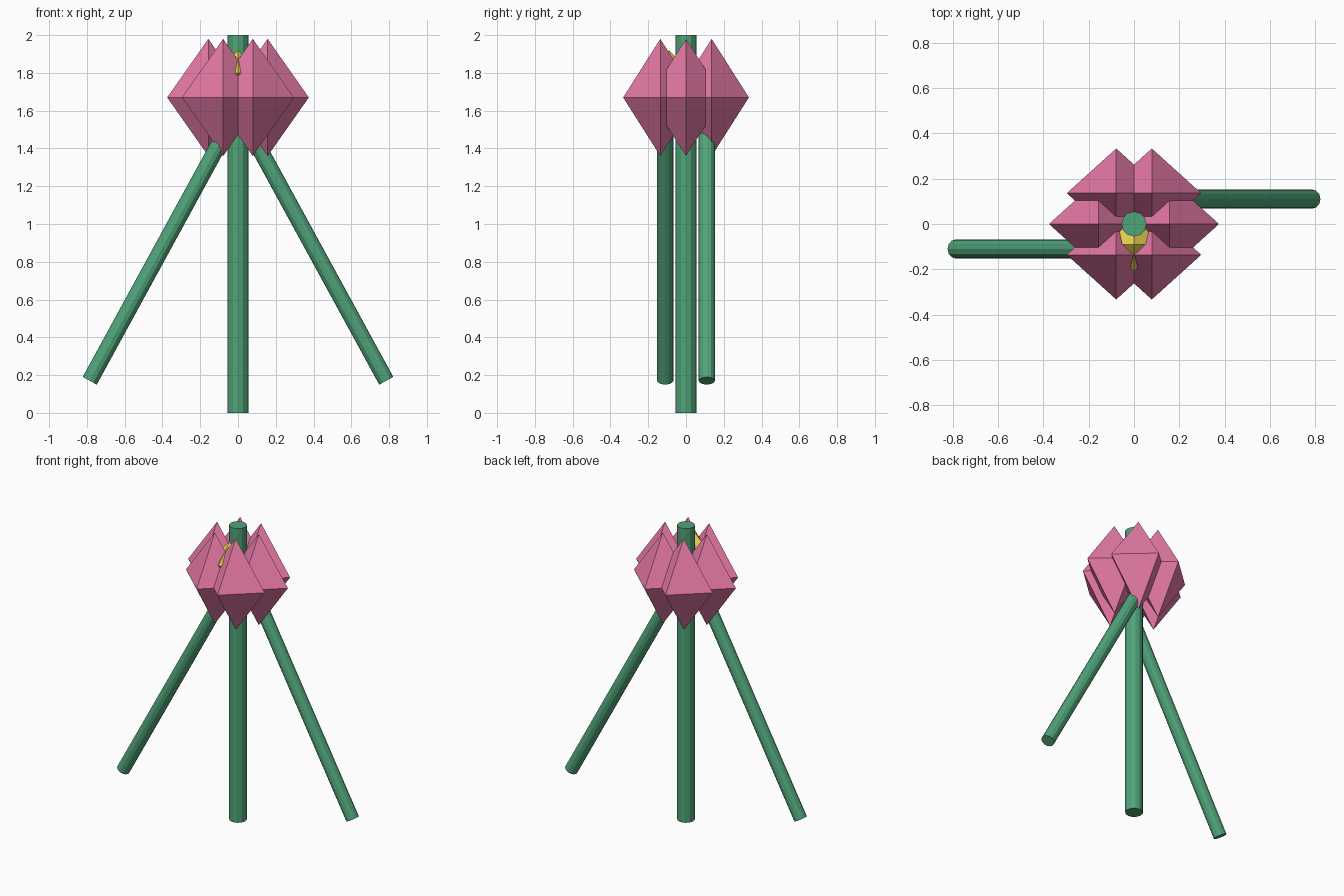
import bpy, bmesh, math
from mathutils import Matrix, Vector

if "Cube" in bpy.data.objects:
    bpy.data.objects.remove(bpy.data.objects["Cube"])


def material(name, rgb):
    m = bpy.data.materials.new(name)
    m.diffuse_color = (*rgb, 1)
    m.use_nodes = True
    m.node_tree.nodes["Principled BSDF"].inputs["Base Color"].default_value = m.diffuse_color
    return m


GREEN = material("leaf_green", (0.08, 0.37, 0.19))
PINK = material("petal_pink", (0.78, 0.19, 0.38))
YELLOW = material("centre_yellow", (0.85, 0.65, 0.08))


def add_object(name, bm, mat):
    mesh = bpy.data.meshes.new(name)
    bm.to_mesh(mesh)
    bm.free()
    mesh.materials.append(mat)
    ob = bpy.data.objects.new(name, mesh)
    bpy.context.collection.objects.link(ob)
    return ob


def rod(name, start, end, radius, mat, sides=12):
    a, b = Vector(start), Vector(end)
    bm = bmesh.new()
    rot = (b - a).to_track_quat('Z', 'Y').to_matrix().to_4x4()
    bmesh.ops.create_cone(bm, cap_ends=True, segments=sides, radius1=radius,
                          radius2=radius, depth=(b - a).length,
                          matrix=Matrix.Translation((a + b) / 2) @ rot)
    return add_object(name, bm, mat)


def octahedron(name, centre, radii, mat):
    bm = bmesh.new()
    bmesh.ops.create_uvsphere(bm, u_segments=4, v_segments=2, radius=1,
                              matrix=Matrix.Translation(centre) @ Matrix.Diagonal((*radii, 1)))
    return add_object(name, bm, mat)


# Main stem
rod("stem", (0, 0, 0), (0, 0, 2), 0.055, GREEN)

# Two leaning leaf stalks, one on each side
tilt, length = 0.5, 1.5
for side, label in ((-1, "left"), (1, "right")):
    low = Vector((side * 0.785, side * 0.11, 0.17))
    high = low + length * Vector((-side * math.sin(tilt), 0, math.cos(tilt)))
    rod(label + "_stalk", low, high, 0.0425, GREEN)

# Ring of six unrotated faceted petals
for i in range(6):
    a = i * math.pi / 3
    octahedron(f"petal_{i + 1}", (0.157 * math.cos(a), 0.157 * math.sin(a), 1.67),
               (0.218, 0.197, 0.31), PINK)

# Yellow flower centre at the front
octahedron("flower_centre", (0, -0.09, 1.80), (0.12, 0.12, 0.12), YELLOW)
